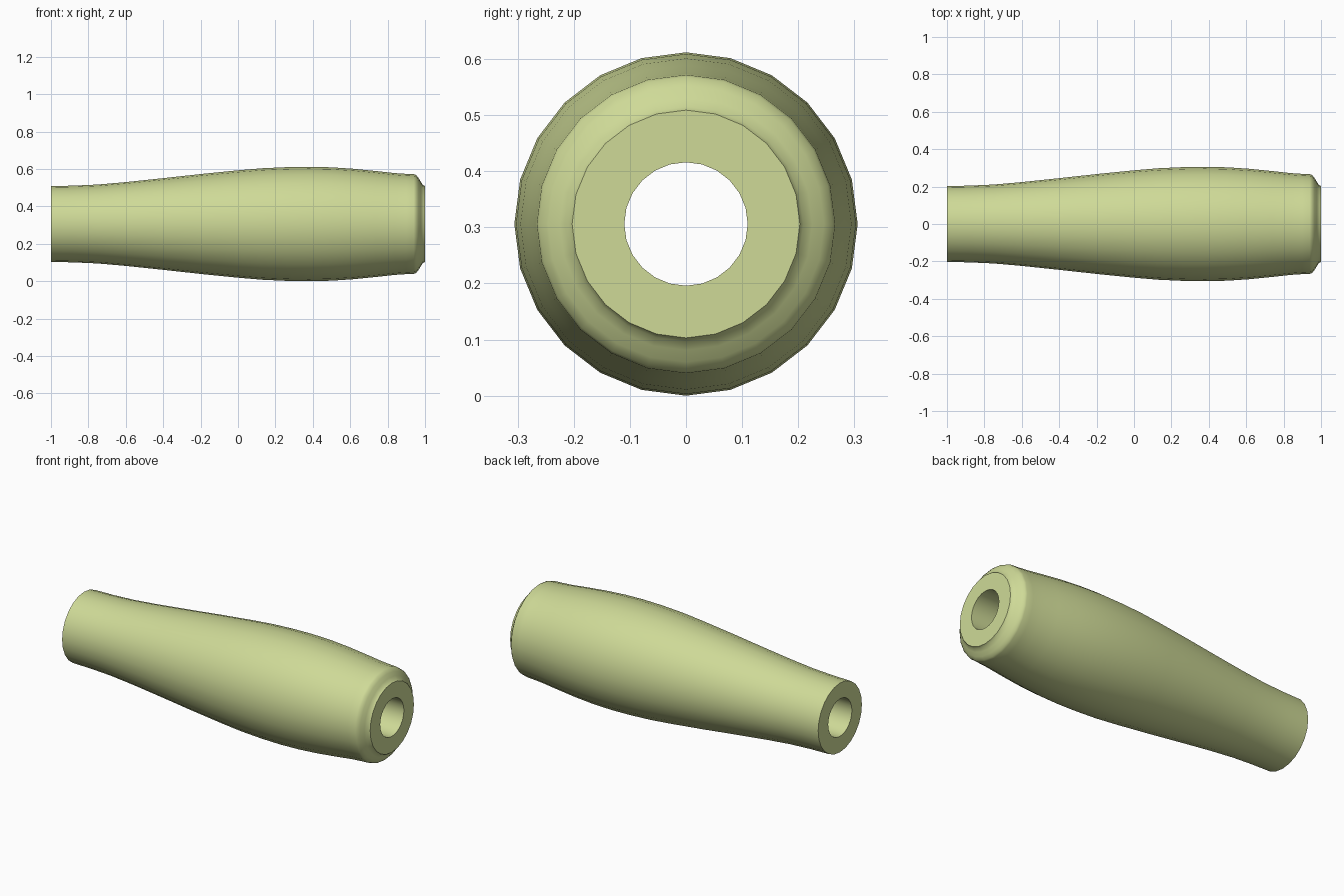
import bpy, bmesh
from math import sin, cos, pi, radians

if "Cube" in bpy.data.objects:
    bpy.data.objects.remove(bpy.data.objects["Cube"])

SIDES = 24
CENTRE_Z = 0.306
BORE = 0.11

# outer profile: (x, radius), slim end to shouldered end
profile = [(-1, .203), (-.88, .205), (-.75, .211), (-.6, .224), (-.4, .245),
           (-.2, .267), (0, .287), (.13, .298), (.26, .304), (.38, .306),
           (.5, .303), (.62, .295), (.74, .283), (.84, .272), (.9, .268),
           (.94, .266), (.952, .262), (.965, .246), (.978, .225),
           (.988, .209), (1, .203)]
# closed loop back through the bore
loop = profile + [(1, BORE), (-1, BORE)]

bm = bmesh.new()
rings = []
for x, r in loop:
    rings.append([bm.verts.new((x, r * sin(2 * pi * i / SIDES),
                                CENTRE_Z + r * cos(2 * pi * i / SIDES)))
                  for i in range(SIDES)])
for k, a in enumerate(rings):
    b = rings[(k + 1) % len(rings)]
    for i in range(SIDES):
        j = (i + 1) % SIDES
        bm.faces.new((a[i], a[j], b[j], b[i]))
bmesh.ops.recalc_face_normals(bm, faces=bm.faces)

mesh = bpy.data.meshes.new("handle_grip")
bm.to_mesh(mesh)
bm.free()
grip = bpy.data.objects.new("handle_grip", mesh)
bpy.context.collection.objects.link(grip)

# pale olive finish
mat = bpy.data.materials.new("pale_olive")
mat.diffuse_color = (0.62, 0.70, 0.31, 1)
mat.use_nodes = True
mat.node_tree.nodes["Principled BSDF"].inputs["Base Color"].default_value = mat.diffuse_color
mesh.materials.append(mat)

# smooth sides, crisp end faces
bpy.context.view_layer.objects.active = grip
grip.select_set(True)
bpy.ops.object.shade_smooth_by_angle(angle=radians(45))
